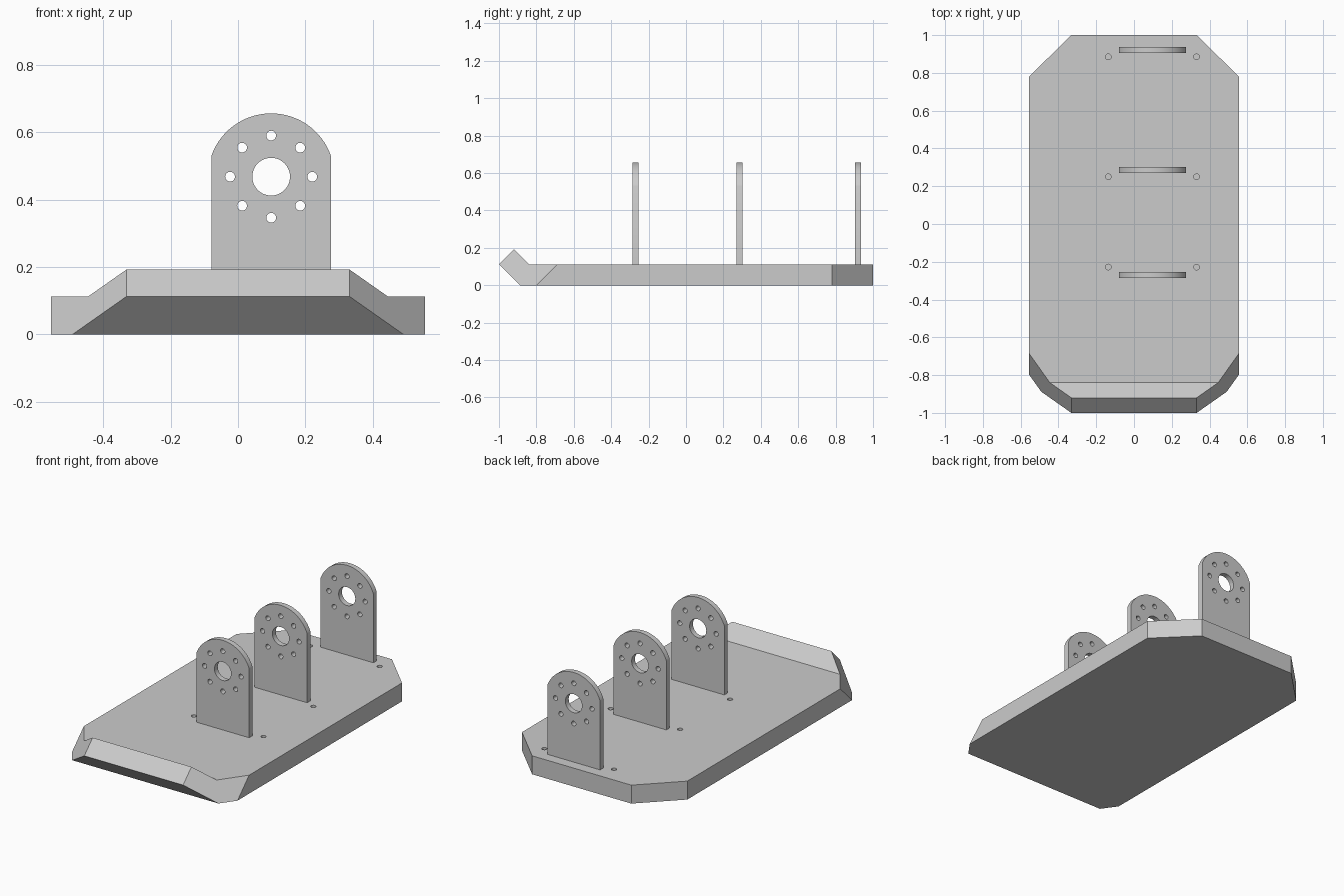
import bpy, bmesh
from math import sin, cos, pi, radians, asin
from mathutils import Vector

if "Cube" in bpy.data.objects:
    bpy.data.objects.remove(bpy.data.objects["Cube"])

TOP = 0.112      # deck height
HALF_W = 0.555   # half width of deck


def add_object(name, mesh):
    obj = bpy.data.objects.new(name, mesh)
    bpy.context.collection.objects.link(obj)
    return obj


def circle(cx, cz, r, n):
    return [(cx + r * cos(2 * pi * i / n), cz + r * sin(2 * pi * i / n)) for i in range(n)]


# Base plate: side profile with upturned front lip, extruded across the width
profile = [(-0.888, 0), (1, 0), (1, TOP), (-0.84, TOP), (-0.92, 0.192), (-1, TOP)]
bm = bmesh.new()
face = bm.faces.new([bm.verts.new((-HALF_W, y, z)) for y, z in profile])
ext = bmesh.ops.extrude_face_region(bm, geom=[face])
bmesh.ops.translate(bm, vec=(2 * HALF_W, 0, 0),
                    verts=[v for v in ext["geom"] if isinstance(v, bmesh.types.BMVert)])


def cut_corner(point, normal):
    geom = bm.verts[:] + bm.edges[:] + bm.faces[:]
    res = bmesh.ops.bisect_plane(bm, geom=geom, plane_co=point, plane_no=normal,
                                 clear_outer=True, dist=1e-5)
    edges = [e for e in res["geom_cut"] if isinstance(e, bmesh.types.BMEdge)]
    bmesh.ops.contextual_create(bm, geom=edges)


# Corner cuts: upright at the back, square to the lip at the front
for s in (-1, 1):
    cut_corner((s * 0.333, 1, 0), (s * 0.22, 0.222, 0))
    front = Vector((s * (0.333 - HALF_W), -0.2, TOP)).cross(Vector((0, 1, 1)))
    if front.x * s < 0:
        front.negate()
    cut_corner((s * HALF_W, -0.798, 0), front)
bmesh.ops.recalc_face_normals(bm, faces=bm.faces[:])
mesh = bpy.data.meshes.new("base_plate")
bm.to_mesh(mesh)
bm.free()
base = add_object("base_plate", mesh)

# Blind screw holes beside each bracket
bm = bmesh.new()
for y in (-0.228, 0.25, 0.885):
    for x in (-0.136, 0.331):
        res = bmesh.ops.create_cone(bm, cap_ends=True, segments=24,
                                    radius1=0.015, radius2=0.015, depth=0.12)
        bmesh.ops.translate(bm, verts=res["verts"], vec=(x, y, TOP))
mesh = bpy.data.meshes.new("hole_cutter")
bm.to_mesh(mesh)
bm.free()
cutter = add_object("hole_cutter", mesh)
cutter.hide_render = True
cutter.hide_viewport = True
mod = base.modifiers.new("screw_holes", "BOOLEAN")
mod.operation = "DIFFERENCE"
mod.solver = "EXACT"
mod.object = cutter

# Bracket outline: straight sides, arched top, bore and bolt circle
CX, CZ, R, HW = 0.0985, 0.468, 0.188, 0.1775
a0 = pi / 2 - asin(HW / R)
arch = [(CX + R * cos(a0 + (pi - 2 * a0) * i / 40),
         CZ + R * sin(a0 + (pi - 2 * a0) * i / 40)) for i in range(41)]
loops = [[(CX - HW, TOP), (CX + HW, TOP)] + arch, circle(CX, CZ, 0.056, 48)]
for i in range(8):
    a = i * pi / 4
    loops.append(circle(CX + 0.122 * cos(a), CZ + 0.122 * sin(a), 0.0145, 24))

curve = bpy.data.curves.new("bracket_outline", "CURVE")
curve.dimensions = "2D"
curve.fill_mode = "BOTH"
curve.extrude = 0.016
for pts in loops:
    spline = curve.splines.new("POLY")
    spline.points.add(len(pts) - 1)
    for p, (x, z) in zip(spline.points, pts):
        p.co = (x, z, 0, 1)
    spline.use_cyclic_u = True
outline = add_object("bracket_outline", curve)
bpy.context.view_layer.update()
bracket_mesh = bpy.data.meshes.new_from_object(
    outline.evaluated_get(bpy.context.evaluated_depsgraph_get()))
bpy.data.objects.remove(outline)
bm = bmesh.new()
bm.from_mesh(bracket_mesh)
bmesh.ops.remove_doubles(bm, verts=bm.verts[:], dist=1e-5)
bmesh.ops.recalc_face_normals(bm, faces=bm.faces[:])
bm.to_mesh(bracket_mesh)
bm.free()

# Three upright brackets
for name, y in (("front", -0.271), ("middle", 0.285), ("back", 0.92)):
    obj = add_object(name + "_bracket", bracket_mesh)
    obj.location.y = y
    obj.rotation_euler.x = radians(90)
    obj.select_set(True)
    bpy.context.view_layer.objects.active = obj
bpy.ops.object.shade_smooth_by_angle(angle=radians(30))
